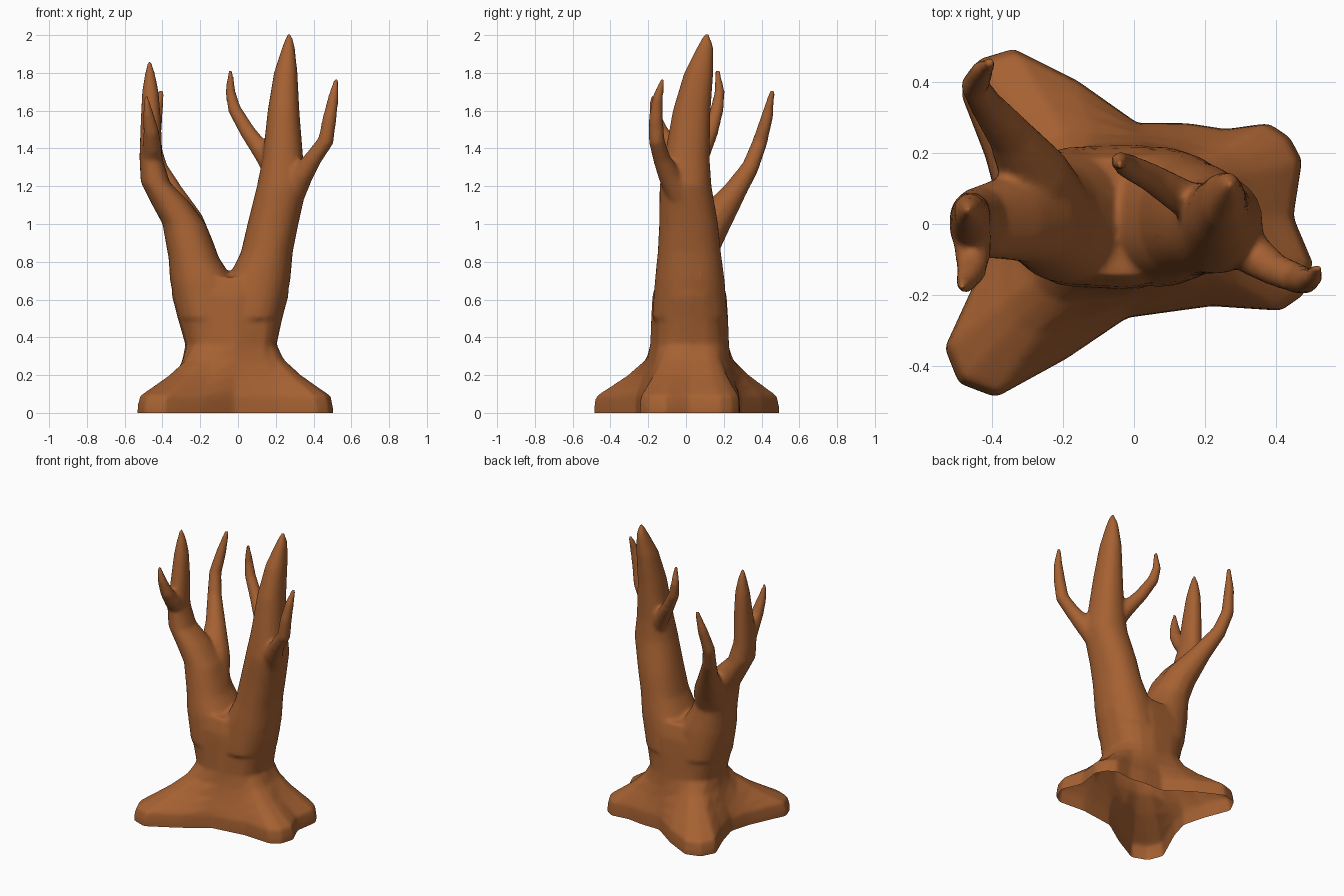
import bpy, bmesh, math
from mathutils import Vector

N = 24
bm = bmesh.new()


def skin(rings):
    """Join rings of points into a closed tube."""
    vs = [[bm.verts.new(p) for p in r] for r in rings]
    for a, b in zip(vs, vs[1:]):
        n = len(a)
        for i in range(n):
            j = (i + 1) % n
            bm.faces.new((a[i], a[j], b[j], b[i]))
    bm.faces.new(vs[0][::-1])
    bm.faces.new(vs[-1])


def oval(a, x0, x1, y0, y1, z, e=1.0):
    c, s = math.cos(a), math.sin(a)
    px = math.copysign(abs(c) ** e, c)
    py = math.copysign(abs(s) ** e, s)
    return Vector(((x0 + x1) / 2 + px * (x1 - x0) / 2,
                   (y0 + y1) / 2 + py * (y1 - y0) / 2, z))


def limb(levels):
    """Stack of level ovals: z, x0, x1, y0, y1."""
    skin([[oval(2 * math.pi * i / N, *l[1:], l[0], 0.9) for i in range(N)] for l in levels])


def twig(path):
    """Round tube along x, y, z, radius points."""
    pts = [Vector(p[:3]) for p in path]
    rings = []
    for k, p in enumerate(pts):
        t = (pts[min(k + 1, len(pts) - 1)] - pts[max(k - 1, 0)]).normalized()
        u = t.cross(Vector((0.3, 1, 0))).normalized()
        v = t.cross(u)
        rings.append([p + path[k][3] * (u * math.cos(a) + v * math.sin(a))
                      for a in (2 * math.pi * i / 12 for i in range(12))])
    skin(rings)


# root flare: star footprint blending up into the trunk oval
foot = [(0.45, 0.02), (0.475, 0.18), (0.44, 0.245), (0.38, 0.285), (0.26, 0.268), (0.15, 0.285),
        (0.01, 0.285), (-0.16, 0.405), (-0.34, 0.495), (-0.44, 0.465), (-0.49, 0.37),
        (-0.42, 0.19), (-0.38, 0.04), (-0.42, -0.1), (-0.535, -0.35), (-0.495, -0.45),
        (-0.39, -0.49), (-0.19, -0.38), (-0.02, -0.265), (0.22, -0.232), (0.415, -0.245),
        (0.48, -0.2), (0.505, -0.11)]
rings = []
for z, t in ((-0.07, 1), (0.03, 1), (0.09, 0.96), (0.14, 0.72), (0.2, 0.44), (0.28, 0.15), (0.36, 0)):
    ring = []
    for x, y in foot:
        a = math.atan2((y - 0.02) / 0.21, (x + 0.04) / 0.24)
        ring.append(oval(a, -0.28, 0.205, -0.19, 0.23, z, 0.8).lerp(Vector((x, y, z)), t))
    rings.append(ring)
for z, x0, x1, y0, y1 in ((0.5, -0.32, 0.235, -0.185, 0.225), (0.62, -0.352, 0.268, -0.178, 0.217),
                          (0.72, -0.35, 0.27, -0.15, 0.19)):
    rings.append([oval(math.atan2((y - 0.02) / 0.21, (x + 0.04) / 0.24), x0, x1, y0, y1, z, 0.8)
                  for x, y in foot])
skin(rings)

# right main limb
limb([(0.5, -0.1, 0.235, -0.18, 0.22), (0.7, -0.06, 0.277, -0.165, 0.205), (0.85, 0.015, 0.29, -0.15, 0.185),
      (1.0, 0.05, 0.32, -0.142, 0.17), (1.2, 0.10, 0.365, -0.14, 0.135), (1.35, 0.13, 0.345, -0.115, 0.125),
      (1.6, 0.157, 0.325, -0.07, 0.13), (1.8, 0.19, 0.315, -0.01, 0.145), (1.94, 0.235, 0.3, 0.06, 0.145),
      (2.01, 0.262, 0.282, 0.1, 0.12)])
# left main limb
limb([(0.5, -0.32, 0.0, -0.18, 0.22), (0.7, -0.36, -0.02, -0.165, 0.205), (0.82, -0.368, -0.1, -0.14, 0.185),
      (1.0, -0.4, -0.17, -0.11, 0.16), (1.12, -0.465, -0.26, -0.1, 0.13), (1.22, -0.515, -0.36, -0.095, 0.105),
      (1.35, -0.522, -0.4, -0.085, 0.09), (1.55, -0.515, -0.408, -0.045, 0.09),
      (1.7, -0.508, -0.42, -0.015, 0.085), (1.8, -0.492, -0.44, 0.01, 0.07), (1.87, -0.475, -0.462, 0.03, 0.045)])
# back branch of the left limb
twig([(-0.24, 0.03, 0.84, 0.13), (-0.28, 0.14, 1.01, 0.1), (-0.35, 0.25, 1.16, 0.065), (-0.42, 0.34, 1.3, 0.047),
      (-0.45, 0.39, 1.43, 0.041), (-0.43, 0.43, 1.57, 0.033), (-0.405, 0.458, 1.71, 0.014)])
# front twig of the left limb
twig([(-0.46, 0.0, 1.32, 0.06), (-0.455, -0.08, 1.41, 0.052), (-0.46, -0.135, 1.49, 0.042),
      (-0.475, -0.165, 1.58, 0.03), (-0.488, -0.18, 1.68, 0.012)])
# inner twig of the right limb
twig([(0.2, 0.04, 1.27, 0.06), (0.13, 0.08, 1.38, 0.052), (0.05, 0.13, 1.49, 0.042), (-0.02, 0.165, 1.61, 0.036),
      (-0.04, 0.178, 1.7, 0.028), (-0.04, 0.167, 1.82, 0.012)])
# outer twig of the right limb
twig([(0.28, -0.03, 1.14, 0.07), (0.34, -0.09, 1.26, 0.06), (0.4, -0.13, 1.35, 0.047), (0.465, -0.155, 1.44, 0.043),
      (0.485, -0.16, 1.56, 0.038), (0.505, -0.15, 1.67, 0.029), (0.52, -0.122, 1.77, 0.012)])

bmesh.ops.recalc_face_normals(bm, faces=bm.faces)
mesh = bpy.data.meshes.new("bare_tree")
bm.to_mesh(mesh)
bm.free()
tree = bpy.data.objects.new("bare_tree", mesh)
bpy.context.collection.objects.link(tree)

# fuse the parts into one smooth skin
rm = tree.modifiers.new("fuse", 'REMESH')
rm.mode = 'VOXEL'
rm.voxel_size = 0.012
sm = tree.modifiers.new("soften", 'SMOOTH')
sm.factor = 0.5
sm.iterations = 8
dec = tree.modifiers.new("thin", 'DECIMATE')
dec.ratio = 0.25
fused = bpy.data.meshes.new_from_object(tree.evaluated_get(bpy.context.evaluated_depsgraph_get()))
tree.modifiers.clear()
tree.data = fused

# open the underside at ground level
bm = bmesh.new()
bm.from_mesh(fused)
bmesh.ops.bisect_plane(bm, geom=bm.verts[:] + bm.edges[:] + bm.faces[:], plane_co=(0, 0, 0),
                       plane_no=(0, 0, 1), clear_inner=True)
for f in bm.faces:
    f.smooth = True
bm.to_mesh(fused)
bm.free()

bark = bpy.data.materials.new("brown bark")
bark.diffuse_color = (0.38, 0.12, 0.032, 1)
fused.materials.clear()
fused.materials.append(bark)
